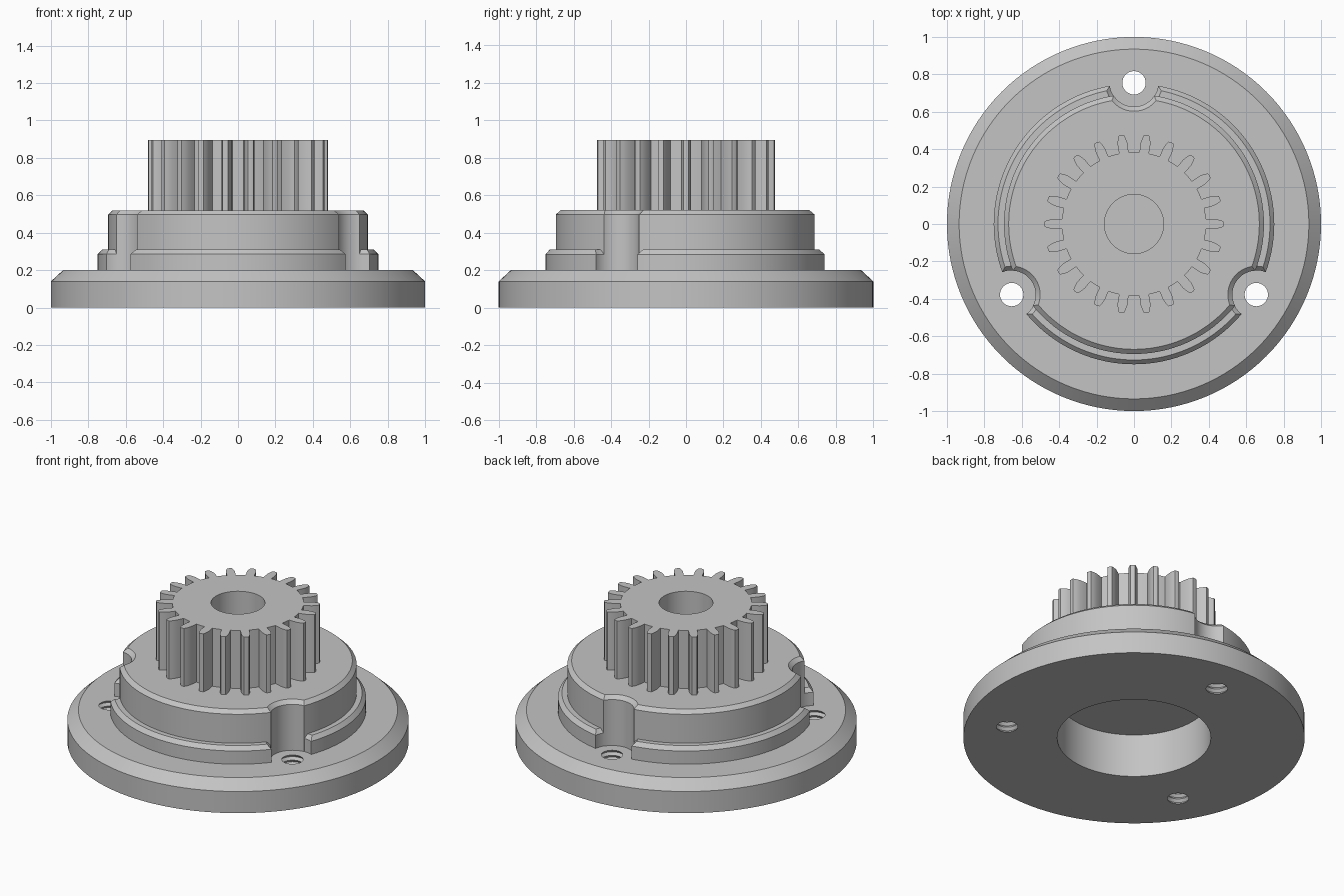
import bpy
from math import sin, cos, acos, atan2, pi, tau, radians

if "Cube" in bpy.data.objects:
    bpy.data.objects.remove(bpy.data.objects["Cube"])

GREY = (0.55, 0.55, 0.55, 1)
metal = bpy.data.materials.new("plain grey metal")
metal.use_nodes = True
metal.diffuse_color = GREY
metal.node_tree.nodes["Principled BSDF"].inputs["Base Color"].default_value = GREY

HOLE_ANGLES = [radians(a) for a in (90, 210, 330)]
HOLE_DISTANCE = 0.755


def loft(name, layers, cap_start=False, cap_end=False):
    """Skin a stack of (outline, z) layers that share one point count."""
    n = len(layers[0][0])
    verts = [(x, y, z) for outline, z in layers for x, y in outline]
    faces = []
    for k in range(len(layers) - 1):
        a, b = k * n, (k + 1) * n
        for i in range(n):
            j = (i + 1) % n
            faces.append((a + i, a + j, b + j, b + i))
    if cap_start:
        faces.append(tuple(reversed(range(n))))
    if cap_end:
        faces.append(tuple(range(len(verts) - n, len(verts))))
    mesh = bpy.data.meshes.new(name)
    mesh.from_pydata(verts, [], faces)
    mesh.materials.append(metal)
    obj = bpy.data.objects.new(name, mesh)
    bpy.context.collection.objects.link(obj)
    return obj


def activate(obj):
    bpy.ops.object.select_all(action='DESELECT')
    obj.select_set(True)
    bpy.context.view_layer.objects.active = obj


def smooth(obj):
    activate(obj)
    bpy.ops.object.shade_smooth_by_angle(angle=radians(30))


def circle(r, n, cx=0, cy=0):
    return [(cx + r * cos(tau * i / n), cy + r * sin(tau * i / n)) for i in range(n)]


def notched_circle(radius, notch, arc_steps=40, notch_steps=24):
    """Circle with a round bite taken out beside each screw hole."""
    d = HOLE_DISTANCE
    phi = acos((radius ** 2 + d ** 2 - notch ** 2) / (2 * radius * d))
    start = atan2(-radius * sin(phi), radius * cos(phi) - d)
    sweep = -tau - 2 * start
    points = []
    for a in HOLE_ANGLES:
        for i in range(notch_steps):
            t = a + start + sweep * i / notch_steps
            points.append((d * cos(a) + notch * cos(t), d * sin(a) + notch * sin(t)))
        for i in range(arc_steps):
            t = a + phi + (tau / 3 - 2 * phi) * i / arc_steps
            points.append((radius * cos(t), radius * sin(t)))
    return points


# Flange with a round pocket underneath and a bevelled upper rim
flange_profile = [(0.45, 0.28), (0.45, 0), (1, 0), (1, 0.14), (0.935, 0.2),
                  (0.58, 0.2), (0.5, 0.3)]
flange = loft("flange", [(circle(r, 128), z) for r, z in flange_profile], True, True)

# Threaded screw holes cut through the flange
TURNS = 6
thread = [(0.0625, -0.02)]
for k in range(TURNS):
    thread += [(0.0625, 0.2 * k / TURNS), (0.076, 0.2 * (k + 0.5) / TURNS)]
thread += [(0.0625, 0.2), (0.0625, 0.22)]
for a in HOLE_ANGLES:
    cx, cy = HOLE_DISTANCE * cos(a), HOLE_DISTANCE * sin(a)
    cutter = loft("hole_cutter", [(circle(r, 32, cx, cy), z) for r, z in thread], True, True)
    cutter.hide_render = True
    cut = flange.modifiers.new("screw_hole", 'BOOLEAN')
    cut.operation = 'DIFFERENCE'
    cut.solver = 'EXACT'
    cut.object = cutter
    activate(flange)
    bpy.ops.object.modifier_apply(modifier=cut.name)
    bpy.data.objects.remove(cutter)
smooth(flange)

# Low ledge ring and taller boss, both chamfered and bitten at the screws
smooth(loft("ledge", [(notched_circle(0.75, 0.13), 0.2),
                      (notched_circle(0.75, 0.13), 0.285),
                      (notched_circle(0.727, 0.152), 0.31)], cap_end=True))
smooth(loft("boss", [(notched_circle(0.695, 0.128), 0.2),
                     (notched_circle(0.695, 0.128), 0.497),
                     (notched_circle(0.67, 0.152), 0.52)], cap_end=True))

# Spur gear with a blind bore
TEETH = 22
flank = [(0.385, 0.066), (0.402, 0.0645), (0.435, 0.061), (0.46, 0.046), (0.478, 0.03)]
tooth = [(r, -a) for r, a in flank] + [(0.48, 0)] + [(r, a) for r, a in reversed(flank)]
tooth.append((0.385, pi / TEETH))
polar = [(r, a + tau * k / TEETH) for k in range(TEETH) for r, a in tooth]
teeth = [(r * cos(a), r * sin(a)) for r, a in polar]
bore = [(0.158 * cos(a), 0.158 * sin(a)) for r, a in polar]
smooth(loft("gear", [(teeth, 0.52), (teeth, 0.895), (bore, 0.895), (bore, 0.52)]))
